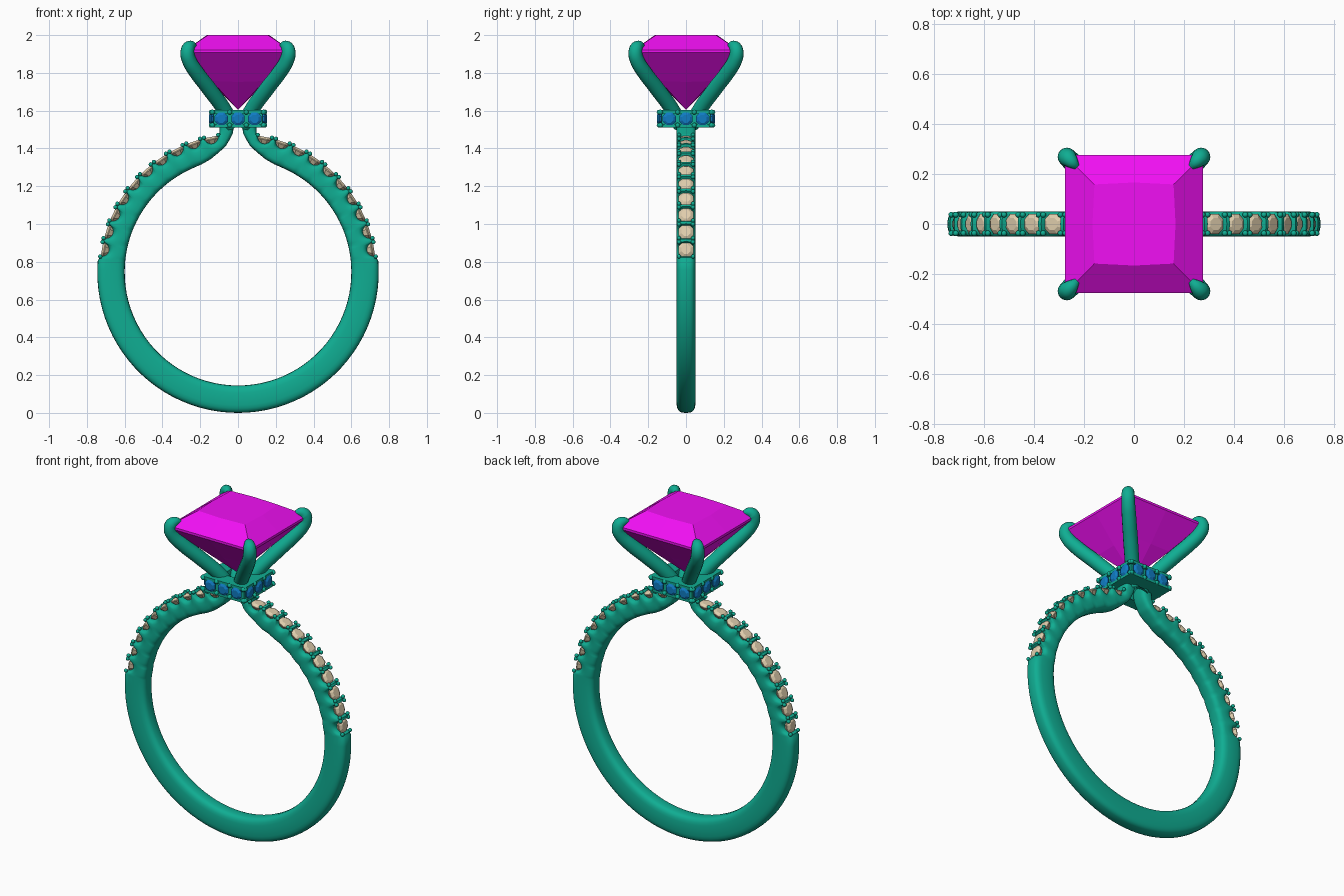
import bpy, bmesh
from math import radians, sin, cos, pi, sqrt, copysign
from mathutils import Matrix, Vector

if "Cube" in bpy.data.objects:
    bpy.data.objects.remove(bpy.data.objects["Cube"])

CZ, R_OUT, R_IN = 0.745, 0.745, 0.60      # shank centre height and radii
STONES = [9.5 + 7.7 * k for k in range(10)]  # pave stone angles on one shoulder


def material(name, rgb):
    m = bpy.data.materials.new(name)
    m.diffuse_color = (*rgb, 1)
    m.use_nodes = True
    m.node_tree.nodes["Principled BSDF"].inputs["Base Color"].default_value = m.diffuse_color
    return m


METAL = material("teal_metal", (0.005, 0.42, 0.29))
MAGENTA = material("magenta_gem", (0.88, 0.005, 0.9))
BLUE = material("blue_gem", (0.005, 0.2, 0.55))
BEIGE = material("beige_gem", (0.75, 0.62, 0.42))


def finish(bm, name, mat, smooth=False, mirror=None):
    bmesh.ops.recalc_face_normals(bm, faces=bm.faces)
    me = bpy.data.meshes.new(name)
    bm.to_mesh(me)
    bm.free()
    ob = bpy.data.objects.new(name, me)
    bpy.context.collection.objects.link(ob)
    me.materials.append(mat)
    if smooth:
        bpy.ops.object.select_all(action='DESELECT')
        ob.select_set(True)
        bpy.context.view_layer.objects.active = ob
        bpy.ops.object.shade_smooth_by_angle(angle=radians(40))
    if mirror:
        mod = ob.modifiers.new("mirror", 'MIRROR')
        mod.use_axis = mirror
        mod.merge_threshold = 0.0005
    return ob


def skin(bm, rings, cap_start=False, cap_end=False):
    vs = [[bm.verts.new(p) for p in ring] for ring in rings]
    n = len(vs[0])
    for a, b in zip(vs, vs[1:]):
        for i in range(n):
            bm.faces.new((a[i], a[(i + 1) % n], b[(i + 1) % n], b[i]))
    if cap_start:
        bm.faces.new(vs[0])
    if cap_end:
        bm.faces.new(vs[-1])


def add_stone(bm, mat, r):
    # small round brilliant: table, girdle, rounded pavilion
    prof = [(0.6, 0.3), (1, 0.05), (1, -0.05), (0.65, -0.5), (0.12, -0.8)]
    rings = [[mat @ Vector((r * q * cos(pi * (i + .5) / 4), r * q * sin(pi * (i + .5) / 4), r * h))
              for i in range(8)] for q, h in prof]
    skin(bm, rings, True, True)


def add_bead(bm, loc, r):
    bmesh.ops.create_icosphere(bm, subdivisions=2, radius=r, matrix=Matrix.Translation(loc))


def frame(loc, z_dir):
    # matrix whose local z points outward along z_dir
    return Matrix.Translation(loc) @ Vector(z_dir).to_track_quat('Z', 'Y').to_matrix().to_4x4()


def polar(r, deg):
    return Vector((r * cos(radians(deg)), CZ + r * sin(radians(deg))))


# Shank: half loft with scalloped shoulder, curling upward under the collar
INNER = [(65, .254, 1.289), (70, .19, 1.317), (74, .145, 1.343),
         (78, .10, 1.38), (80.5, .065, 1.412), (82.5, .045, 1.445)]


def inner_point(t):
    if t <= 65:
        return polar(R_IN, t)
    for (t0, x0, z0), (t1, x1, z1) in zip(INNER, INNER[1:]):
        if t <= t1 + 1e-6:
            return Vector((x0, z0)).lerp(Vector((x1, z1)), (t - t0) / (t1 - t0))
    return Vector(INNER[-1][1:])


def outer_point(t):
    if t < 5.4:
        return polar(R_OUT, t)
    d = min(abs(t - s) for s in STONES) / 3.1
    return polar(0.739 - 0.045 * sqrt(max(0, 1 - d * d)), t)


def section(pi_, po):
    mid, half = (pi_ + po) / 2, (po - pi_) / 2
    ring = []
    for k in range(24):
        a = 2 * pi * k / 24
        u = copysign(abs(cos(a)) ** 0.6, cos(a))
        v = copysign(abs(sin(a)) ** 0.6, sin(a))
        p = mid + half * u
        ring.append((p.x, 0.05 * v, p.y))
    return ring


ts = [-90 + 3.95 * k for k in range(25)] + [5.45 + 0.55 * k for k in range(141)]
ts = [t for t in ts if t <= 82.5]
pairs = [(inner_point(t), outer_point(t)) for t in ts]
pairs += [(Vector((.027, 1.48)), Vector((.098, 1.505))),
          (Vector((.02, 1.535)), Vector((.098, 1.535)))]
bm = bmesh.new()
skin(bm, [section(a, b) for a, b in pairs], cap_end=True)
finish(bm, "shank", METAL, True, (True, False, False))

# Shoulder stones and the small beads holding them
bm, beads = bmesh.new(), bmesh.new()
for s in STONES:
    p, d = polar(0.717, s), polar(1, s) - Vector((0, CZ))
    add_stone(bm, frame((p.x, 0, p.y), (d.x, 0, d.y)), 0.044)
    for side in (-3.0, 3.0):
        q = polar(0.734, s + side)
        for y in (-0.037, 0.037):
            add_bead(beads, (q.x, y, q.y), 0.0115)
finish(bm, "shoulder_stones", BEIGE, mirror=(True, False, False))
finish(beads, "shoulder_beads", METAL, True, (True, False, False))

# Square collar with three stones on each side
bm, beads, gems = bmesh.new(), bmesh.new(), bmesh.new()
for k in range(4):
    rot = Matrix.Rotation(k * pi / 2, 4, 'Z')
    for z, h, out in ((1.52, .018, .145), (1.557, .08, .13), (1.594, .018, .145)):
        box = Matrix.Translation((0, -(out + .06) / 2, z)) @ Matrix.Diagonal((2 * out, out - .06, h, 1))
        bmesh.ops.create_cube(bm, size=1, matrix=rot @ box)
    for x in (-0.088, 0, 0.088):
        add_stone(gems, rot @ frame((x, -.142, 1.557), (0, -1, 0)), 0.038)
    for x in (-0.135, -0.044, 0.044, 0.135):
        for z in (1.523, 1.592):
            add_bead(beads, rot @ Vector((x, -.142, z)), 0.0135)
finish(bm, "collar", METAL)
finish(beads, "collar_beads", METAL, True)
finish(gems, "collar_stones", BLUE)

# Claw prongs: one diagonal tapered tube, mirrored to four
PATH = [(.03, 1.52, .038), (.07, 1.6, .04), (.15, 1.712, .041), (.225, 1.81, .04), (.258, 1.865, .038),
        (.268, 1.905, .037), (.262, 1.932, .035), (.247, 1.944, .027), (.228, 1.942, .013)]
cu = bpy.data.curves.new("prongs", 'CURVE')
cu.dimensions, cu.bevel_depth, cu.bevel_resolution = '3D', 1.0, 6
cu.use_fill_caps, cu.resolution_u = True, 6
sp = cu.splines.new('BEZIER')
sp.bezier_points.add(len(PATH) - 1)
for bp, (d, z, r) in zip(sp.bezier_points, PATH):
    bp.co, bp.radius = (d, d, z), r
    bp.handle_left_type = bp.handle_right_type = 'AUTO'
ob = bpy.data.objects.new("prongs", cu)
bpy.context.collection.objects.link(ob)
bpy.ops.object.select_all(action='DESELECT')
ob.select_set(True)
bpy.context.view_layer.objects.active = ob
cu.materials.append(METAL)
bpy.ops.object.convert(target='MESH')
ob = bpy.context.view_layer.objects.active
bpy.ops.object.shade_smooth_by_angle(angle=radians(40))
mod = ob.modifiers.new("mirror", 'MIRROR')
mod.use_axis = (True, True, False)
mod.use_mirror_merge = False

# Centre gem: square cut with bevelled crown and chevron pavilion
bm = bmesh.new()


def square_ring(corner, middle, z_corner, z_middle):
    ring = []
    for k in range(4):
        rot = Matrix.Rotation(k * pi / 2, 3, 'Z')
        ring += [rot @ Vector((-corner, -corner, z_corner)), rot @ Vector((0, -middle, z_middle))]
    return ring


skin(bm, [square_ring(.158, .166, 2.0, 2.0), square_ring(.275, .275, 1.922, 1.922),
          square_ring(.275, .275, 1.908, 1.908), square_ring(.138, .145, 1.757, 1.752),
          square_ring(.003, .003, 1.607, 1.607)], True, True)
finish(bm, "centre_gem", MAGENTA)
